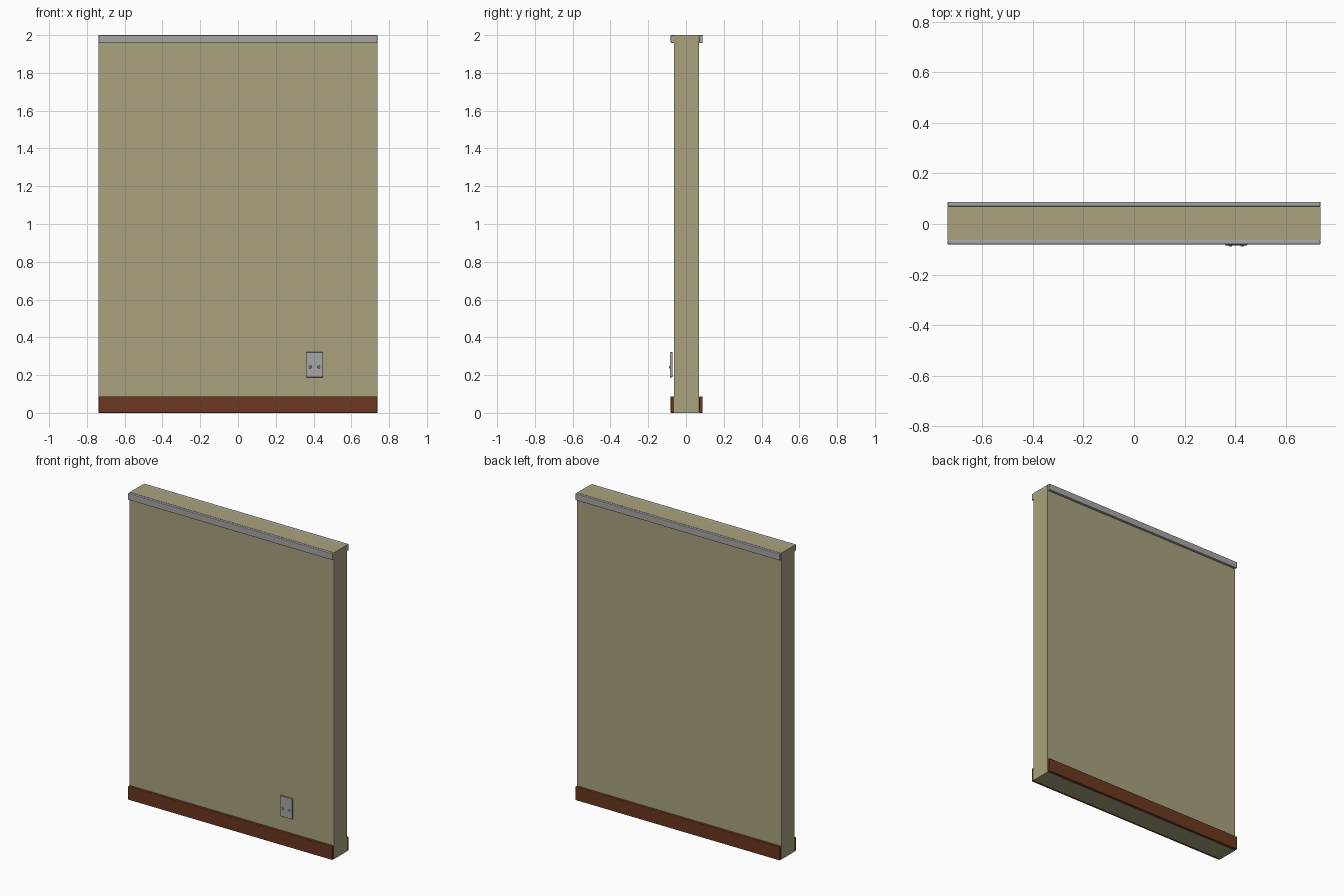
import bpy
import bmesh
from mathutils import Matrix

cube = bpy.data.objects.get("Cube")
if cube:
    bpy.data.objects.remove(cube, do_unlink=True)


def material(name, color):
    mat = bpy.data.materials.new(name)
    mat.use_nodes = True
    mat.diffuse_color = (*color, 1)
    mat.node_tree.nodes["Principled BSDF"].inputs["Base Color"].default_value = (*color, 1)
    return mat


wall_paint = material("khaki paint", (0.40, 0.365, 0.21))
metal = material("light grey", (0.39, 0.39, 0.38))
wood = material("brown wood", (0.15, 0.039, 0.014))


def add_object(name, bm, mat):
    mesh = bpy.data.meshes.new(name)
    bm.to_mesh(mesh)
    bm.free()
    mesh.materials.append(mat)
    obj = bpy.data.objects.new(name, mesh)
    bpy.context.collection.objects.link(obj)
    return obj


def box(name, low, high, mat, bevel=0):
    """Box between two corners, with optional softened edges."""
    bm = bmesh.new()
    bmesh.ops.create_cube(bm, size=1)
    for v in bm.verts:
        v.co = [(a + b) / 2 + c * (b - a) for a, b, c in zip(low, high, v.co)]
    obj = add_object(name, bm, mat)
    if bevel:
        mod = obj.modifiers.new("soft edges", "BEVEL")
        mod.width = bevel
        mod.segments = 2
    return obj


HALF = 0.738
FRONT, BACK = -0.063, 0.07
TRIM = 0.018

# Wall panel
box("wall_panel", (-HALF, FRONT, 0), (HALF, BACK, 2), wall_paint)

# Baseboard and top rail on both faces
for side, y0, y1 in (("front", FRONT - TRIM, FRONT), ("back", BACK, BACK + TRIM)):
    box(side + "_baseboard", (-HALF, y0, 0), (HALF, y1, 0.088), wood, 0.003)
    box(side + "_top_rail", (-HALF, y0, 1.958), (HALF, y1, 2), metal, 0.003)

# Outlet plate, standing just off the wall
X, Z = 0.405, 0.255
box("outlet_plate", (X - 0.045, -0.085, Z - 0.067), (X + 0.045, -0.071, Z + 0.067), metal, 0.004)

# Two small round buttons on the plate
for side, sx in (("right", -1), ("left", 1)):
    bm = bmesh.new()
    place = Matrix.Translation((X + sx * 0.023, -0.086, 0.243)) @ Matrix.Rotation(1.5708, 4, "X")
    bmesh.ops.create_cone(bm, cap_ends=True, segments=16, radius1=0.008,
                          radius2=0.006, depth=0.008, matrix=place)
    add_object(side + "_outlet_button", bm, metal)
